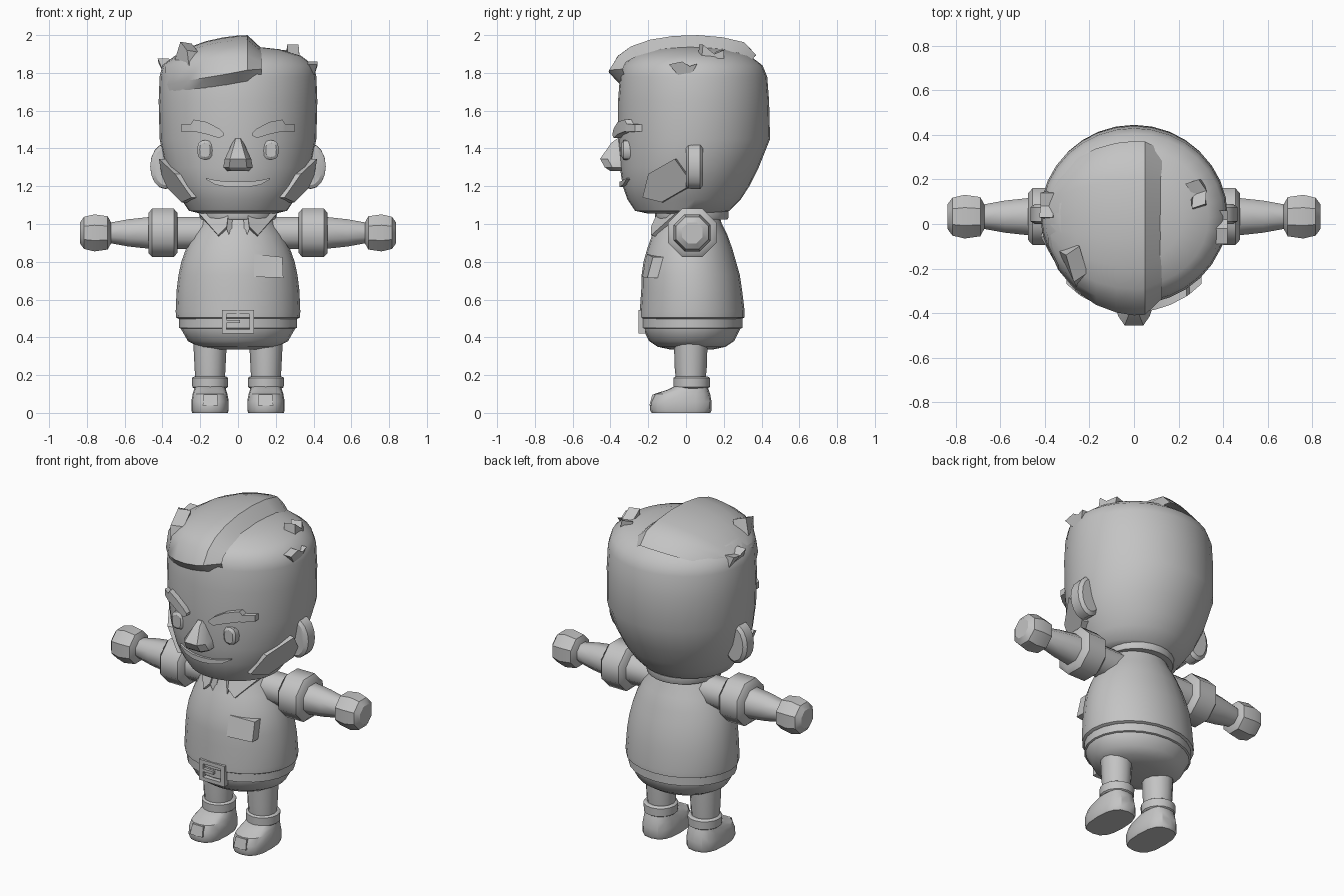
import bpy, bmesh, math
from math import cos, sin, pi, sqrt, radians

grey = bpy.data.materials.new("plain_grey")
grey.diffuse_color = (0.55, 0.55, 0.55, 1)


def skin(name, sections, mirror=False, closed=True, cap=True, angle=32):
    """Join matching rings of points into a surface."""
    bm = bmesh.new()
    rows = [[bm.verts.new(p) for p in s] for s in sections]
    n = len(rows[0])
    for a, b in zip(rows, rows[1:]):
        for i in range(n if closed else n - 1):
            j = (i + 1) % n
            bm.faces.new((a[i], a[j], b[j], b[i]))
    if cap:
        bm.faces.new(rows[0])
        bm.faces.new(rows[-1])
    bmesh.ops.recalc_face_normals(bm, faces=bm.faces)
    for f in bm.faces:
        f.smooth = True
    for e in bm.edges:
        e.smooth = len(e.link_faces) == 2 and e.calc_face_angle(0) < radians(angle)
    me = bpy.data.meshes.new(name)
    bm.to_mesh(me)
    bm.free()
    me.materials.append(grey)
    ob = bpy.data.objects.new(name, me)
    bpy.context.collection.objects.link(ob)
    if mirror:
        ob.modifiers.new("mirror", 'MIRROR').use_mirror_merge = False
    return ob


def loft(name, rings, n=24, axis='z', mirror=False, power=1.0, phase=0.0, angle=32):
    """Rings are (position, radius a, radius b, centre a, centre b) along an axis."""
    secs = []
    for t, a, b, ca, cb in rings:
        ring = []
        for i in range(n):
            th = 2 * pi * i / n + phase
            c, s = cos(th), sin(th)
            u = ca + a * math.copysign(abs(c) ** power, c)
            v = cb + b * math.copysign(abs(s) ** power, s)
            ring.append({'z': (u, v, t), 'x': (t, u, v), 'y': (u, t, v)}[axis])
        secs.append(ring)
    return skin(name, secs, mirror, angle=angle)


def slab(name, pts, off, mirror=False):
    """Flat plate: outline of 3D points, thickened by an offset."""
    return skin(name, [pts, [tuple(p[k] + off[k] for k in range(3)) for p in pts]], mirror, angle=20)


def box(name, x0, x1, y0, y1, z0, z1):
    return slab(name, [(x0, y0, z0), (x1, y0, z0), (x1, y0, z1), (x0, y0, z1)], (0, y1 - y0, 0))


# Head: height, half width, front y, back y
HEAD = [(1.055, .20, -.20, .20), (1.07, .26, -.27, .23), (1.13, .30, -.31, .29),
        (1.2, .345, -.335, .335), (1.3, .385, -.35, .385), (1.45, .415, -.36, .445),
        (1.65, .42, -.36, .44), (1.78, .415, -.35, .43), (1.84, .40, -.335, .405),
        (1.89, .335, -.28, .34), (1.925, .22, -.17, .23), (1.94, .08, -.05, .10)]
loft("head", [(z, w, (b - f) / 2, 0, (b + f) / 2) for z, w, f, b in HEAD], 32, angle=40)


def head_at(z):
    for p, q in zip(HEAD, HEAD[1:]):
        if p[0] <= z <= q[0]:
            k = (z - p[0]) / (q[0] - p[0])
            return [p[i] + k * (q[i] - p[i]) for i in (1, 2, 3)]


def face_y(x, z):
    w, f, b = head_at(z)
    return (f + b) / 2 - (b - f) / 2 * sqrt(max(0, 1 - (x / w) ** 2))


def side_x(y, z):
    w, f, b = head_at(z)
    return w * sqrt(max(0, 1 - ((y - (f + b) / 2) / ((b - f) / 2)) ** 2))


def face_band(name, cols, d, mirror=False):
    """Strip following the face; columns are (x, low z, high z)."""
    secs = []
    for x, lo, hi in cols:
        y = face_y(x, (lo + hi) / 2)
        secs.append([(x, y - d, hi), (x, y - d, lo), (x, y + .04, lo), (x, y + .04, hi)])
    return skin(name, secs, mirror, angle=20)


# Swept hair: front lip rolls over the head and ends in a wall on one side
hair = []
for x, top, low, d in [(-.385, 1.85, 1.66, 0), (-.34, 1.885, 1.67, .012), (-.26, 1.935, 1.685, .02),
                       (-.17, 1.968, 1.70, .025), (-.08, 1.988, 1.715, .03), (0, 1.998, 1.73, .035),
                       (.05, 2.0, 1.74, .035), (.125, 1.93, 1.745, -.02)]:
    c = sqrt(.41 ** 2 - x * x)
    row = [(x, face_y(x, low) + .02, low), (x, .035 - c - d, low + .075)]
    for deg in (22, 40, 58, 76, 94, 112, 130, 142):
        t = radians(deg)
        sink = .04 if deg == 142 else 0
        row.append((x, .035 - (c + d * .5) * cos(t), 1.79 + (top - 1.79) * sin(t) ** .75 - sink))
    hair.append(row)
skin("swept_hair", hair, closed=False, cap=False, angle=35)

# Hair tufts
for i, (pts, off) in enumerate([
        ([(.40, -.03, 1.775), (.40, .02, 1.775), (.42, .06, 1.85), (.42, .02, 1.835),
          (.42, -.02, 1.86), (.42, -.09, 1.845)], (-.07, 0, 0)),
        ([(.33, .08, 1.84), (.31, .20, 1.84), (.29, .20, 1.92), (.325, .15, 1.90), (.32, .09, 1.95)], (-.06, -.02, 0)),
        ([(-.385, .02, 1.78), (-.385, .15, 1.78), (-.42, .14, 1.86), (-.42, .08, 1.85), (-.425, .03, 1.875)], (.06, 0, 0)),
        ([(-.34, -.12, 1.85), (-.26, -.28, 1.84), (-.27, -.26, 1.92), (-.305, -.14, 1.965)], (.06, .04, -.01))]):
    slab("hair_tuft_%d" % (i + 1), pts, off)

# Face
loft("ear", [(0, .06, .10, .385, 1.305), (.012, .08, .118, .385, 1.305),
             (.075, .08, .12, .385, 1.305), (.09, .06, .10, .385, 1.305)], 16, 'y', True)
y = face_y(.175, 1.4)
loft("eye", [(y - .022, .028, .038, .175, 1.392), (y - .012, .041, .052, .175, 1.392),
             (y + .03, .041, .052, .175, 1.392)], 12, 'y', True, .75)
face_band("eyebrow", [(.075, 1.468, 1.482), (.10, 1.455, 1.505), (.165, 1.475, 1.54),
                      (.235, 1.49, 1.553), (.25, 1.488, 1.53), (.302, 1.49, 1.527)], .035, True)
face_band("mouth", [(-.17, 1.237, 1.243), (-.12, 1.208, 1.232), (-.06, 1.197, 1.225), (0, 1.195, 1.224),
                    (.06, 1.197, 1.225), (.12, 1.208, 1.232), (.17, 1.237, 1.243)], .016)
skin("nose", [[(s * w, yy, z) for s, yy in ((-.6, f), (.6, f), (1, f + .04), (1, -.32), (-1, -.32), (-1, f + .04))]
              for z, w, f in ((1.28, .055, -.40), (1.30, .078, -.43), (1.345, .07, -.455),
                              (1.43, .03, -.395), (1.452, .022, -.365))], angle=25)
slab("sideburn", [(side_x(y, z) + .035, y, z) for y, z in
                  ((-.06, 1.345), (-.20, 1.265), (-.23, 1.14), (-.13, 1.115), (.0, 1.19), (.0, 1.26))],
     (-.10, .03, 0), True)

# Torso, belt and trousers
loft("shirt", [(.495, .31, .26, 0, .03), (.505, .327, .278, 0, .033), (.535, .33, .278, 0, .033),
               (.65, .325, .267, 0, .03), (.73, .315, .26, 0, .025), (.80, .30, .245, 0, .02),
               (.87, .275, .225, 0, .02), (.94, .24, .20, 0, .02), (1.0, .20, .17, 0, .02),
               (1.07, .16, .15, 0, .02)])
loft("belt", [(.445, .30, .255, 0, .03), (.45, .312, .268, 0, .03), (.515, .312, .268, 0, .03),
              (.525, .30, .255, 0, .03)])
loft("trouser_seat", [(.335, .12, .11, 0, .03), (.35, .21, .18, 0, .03), (.38, .265, .225, 0, .03),
                      (.45, .305, .26, 0, .03), (.48, .305, .26, 0, .03)])
loft("neckband", [(1.025, .20, .19, 0, .03), (1.035, .205, .195, 0, .03), (1.065, .205, .195, 0, .03)])
slab("collar_flap", [(.21, -.05, 1.06), (.105, -.185, .94), (.06, -.185, .985), (.05, -.15, 1.065)],
     (-.005, .035, -.01), True)
slab("collar_edge", [(.035, -.17, .91), (.065, -.18, .985), (.05, -.15, 1.05), (.03, -.15, 1.02)],
     (0, .05, 0), True)
slab("pocket", [(.085, -.232, .72), (.24, -.205, .715), (.235, -.175, .825), (.085, -.205, .84)], (0, .055, 0))
for i, (x0, x1, z0, z1) in enumerate(((-.085, -.06, .42, .545), (.06, .085, .42, .545),
                                      (-.06, .06, .42, .442), (-.06, .06, .523, .545), (-.06, .01, .475, .492))):
    box("buckle_bar_%d" % (i + 1), x0, x1, -.252, -.215, z0, z1)

# Arms: octagonal sections along x
K = 1 / cos(pi / 8)
for name, prof in {
        "sleeve": [(.08, .085), (.34, .085)],
        "sleeve_cuff": [(.32, .105), (.34, .128), (.455, .128), (.475, .105)],
        "forearm": [(.46, .085), (.58, .072), (.69, .052)],
        "fist": [(.672, .055), (.69, .088), (.76, .098), (.815, .085), (.837, .055)]}.items():
    loft(name, [(x, r * K, r * K, .033, .953) for x, r in prof], 8, 'x', True, 1, pi / 8,
         angle=30 if name == "fist" else 46)

# Legs and boots
loft("leg", [(.17, .078, .078, .148, .025), (.24, .082, .085, .148, .025), (.40, .09, .09, .148, .025)],
     12, mirror=True)
loft("boot_cuff", [(.13, .085, .085, .148, .03), (.137, .094, .096, .148, .03),
                   (.185, .096, .097, .148, .03), (.192, .085, .086, .148, .03)], 16, mirror=True)
loft("boot", [(0, .094, .155, .148, -.027), (.015, .099, .163, .148, -.027), (.06, .099, .162, .148, -.027),
              (.10, .092, .148, .148, -.02), (.122, .085, .11, .148, .01), (.145, .078, .082, .148, .03)],
     16, mirror=True, power=.75)
slab("toe_plate", [(.105, -.194, .04), (.187, -.194, .04), (.182, -.178, .098), (.11, -.178, .098)],
     (0, .04, 0), True)
